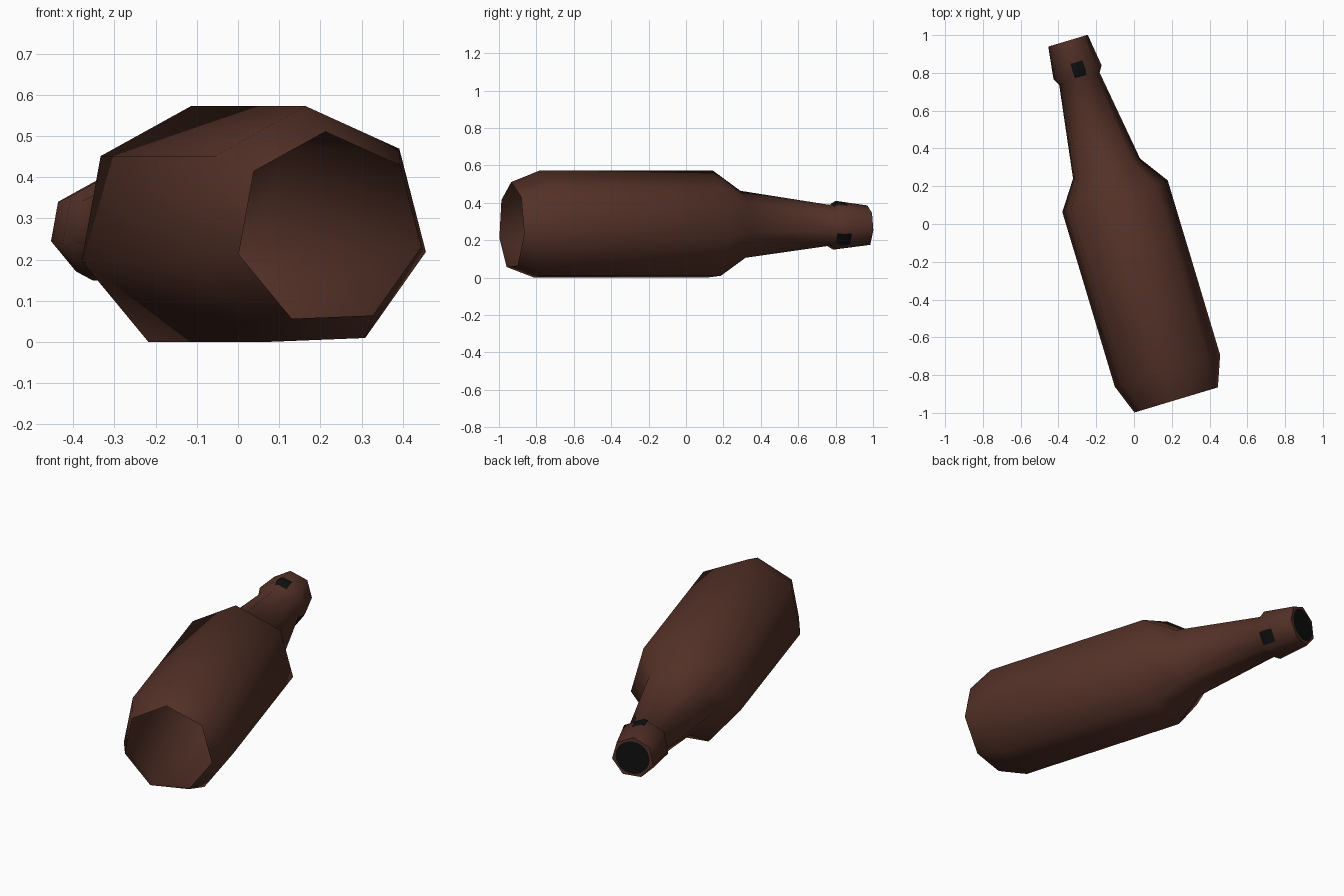
import bpy, math
from mathutils import Vector

if "Cube" in bpy.data.objects:
    bpy.data.objects.remove(bpy.data.objects["Cube"])

SIDES = 7
STEP = 2 * math.pi / SIDES
PHASE = math.radians(-2.2)
TURN = math.radians(16.72)
BASE = Vector((0.221, -0.932, 0.274))
AXIS = Vector((-math.sin(TURN), math.cos(TURN), 0))
ACROSS = Vector((math.cos(TURN), math.sin(TURN), 0))
UP = Vector((0, 0, 1))

# distance along the bottle, corner radius
PROFILE = [(0, 0.237), (0.161, 0.299), (1.126, 0.299), (1.279, 0.19),
           (1.775, 0.115), (1.811, 0.136), (1.986, 0.112)]


def material(name, rgb):
    m = bpy.data.materials.new(name)
    m.diffuse_color = (*rgb, 1)
    m.use_nodes = True
    m.node_tree.nodes["Principled BSDF"].inputs["Base Color"].default_value = m.diffuse_color
    return m


def point(s, r, a):
    return BASE + AXIS * s + ACROSS * (r * math.sin(a)) + UP * (r * math.cos(a))


def on_surface(s, a, lift=0.003):
    """Point just above the seven-sided wall."""
    for (s0, r0), (s1, r1) in zip(PROFILE, PROFILE[1:]):
        if s <= s1:
            r = r0 + (r1 - r0) * (s - s0) / (s1 - s0)
            break
    off = (a - PHASE) % STEP - STEP / 2
    return point(s, r * math.cos(STEP / 2) / math.cos(off) + lift, a)


def make(name, verts, faces, mat):
    me = bpy.data.meshes.new(name)
    me.from_pydata(verts, [], faces)
    me.materials.append(mat)
    me.shade_smooth()
    ob = bpy.data.objects.new(name, me)
    bpy.context.collection.objects.link(ob)
    return ob


def grid_faces(rows, cols, closed):
    n = cols if closed else cols - 1
    return [(i * cols + j, i * cols + (j + 1) % cols,
             (i + 1) * cols + (j + 1) % cols, (i + 1) * cols + j)
            for i in range(rows - 1) for j in range(n)]


brown = material("brown glass", (0.088, 0.031, 0.021))
black = material("black", (0.005, 0.005, 0.005))

# bottle wall, open at the base
verts = [point(s, r, PHASE + k * STEP) for s, r in PROFILE for k in range(SIDES)]
make("bottle", verts, grid_faces(len(PROFILE), SIDES, True), brown)

# flat top of the lip
s, r = PROFILE[-1]
make("lip_top", [point(s, r, PHASE + k * STEP) for k in range(SIDES)],
     [tuple(range(SIDES))], brown)

# dark mouth
N = 24
make("mouth", [point(s + 0.003, 0.09, 2 * math.pi * k / N) for k in range(N)],
     [tuple(range(N))], black)

# small dark marks under the lip, on top and low on the right
for name, start, end in (("top_mark", -10, 22), ("side_mark", 108, 142)):
    angles = [math.radians(start + (end - start) * k / 6) for k in range(7)]
    rows = [1.785, 1.811, 1.865]
    make(name, [on_surface(t, a) for t in rows for a in angles],
         grid_faces(len(rows), len(angles), False), black)
